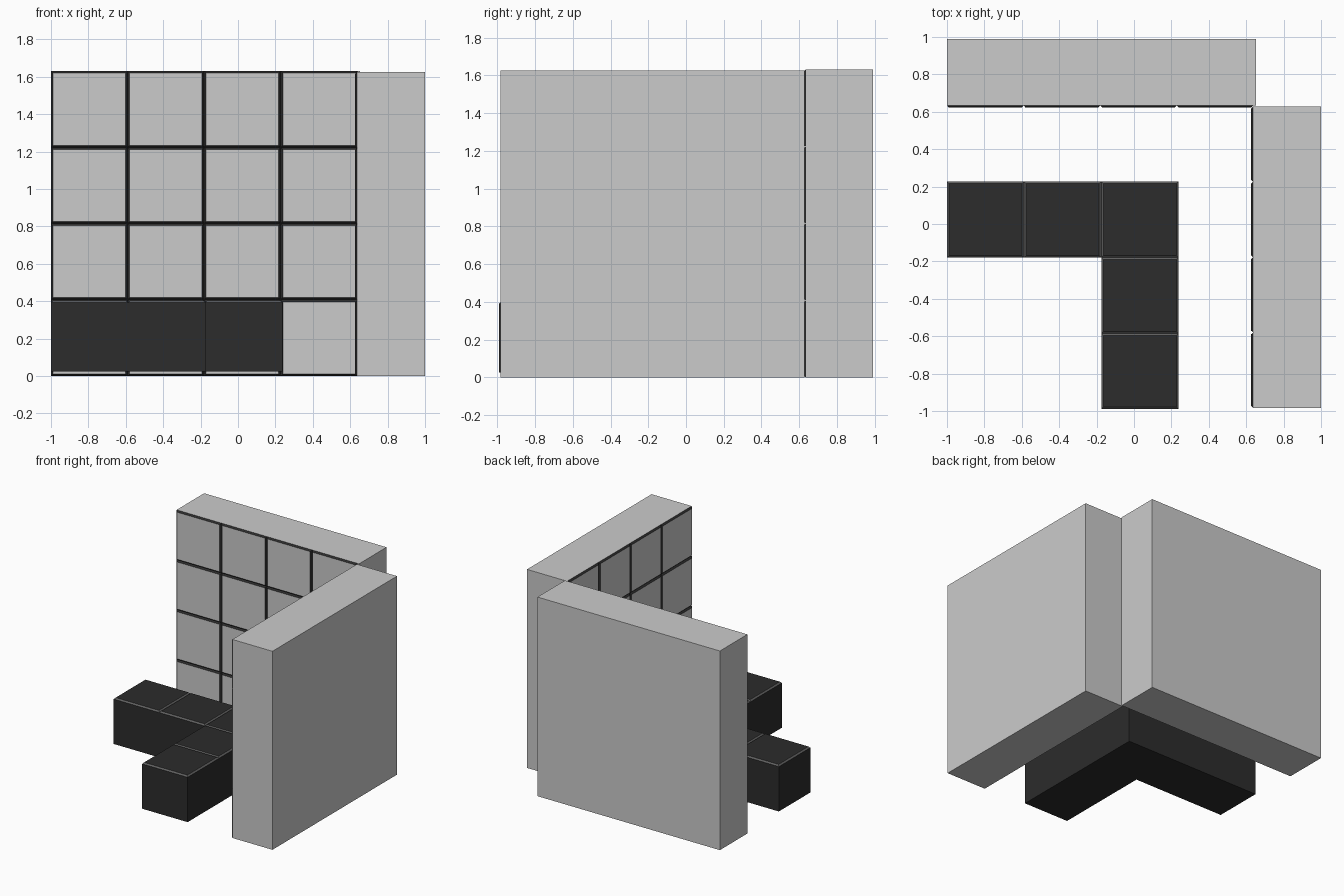
import bpy, bmesh
from mathutils import Vector

if "Cube" in bpy.data.objects:
    bpy.data.objects.remove(bpy.data.objects["Cube"])


def material(name, v):
    m = bpy.data.materials.new(name)
    m.diffuse_color = (v, v, v, 1)
    m.use_nodes = True
    m.node_tree.nodes["Principled BSDF"].inputs["Base Color"].default_value = m.diffuse_color
    return m


GREY = material("light_grey", 0.8)
DARK = material("near_black", 0.025)
TRIM = material("trim_grey", 0.12)
P = 0.4075   # cell pitch
C = 0.011    # chamfer width


def finish(bm, name, mats):
    bmesh.ops.remove_doubles(bm, verts=bm.verts, dist=0.0001)
    bmesh.ops.recalc_face_normals(bm, faces=bm.faces)
    me = bpy.data.meshes.new(name)
    bm.to_mesh(me)
    bm.free()
    ob = bpy.data.objects.new(name, me)
    for m in mats:
        me.materials.append(m)
    bpy.context.collection.objects.link(ob)
    return ob


def box(name, lo, hi):
    bm = bmesh.new()
    lo, hi = Vector(lo), Vector(hi)
    bmesh.ops.create_cube(bm, size=1)
    for v in bm.verts:
        v.co = (lo + hi) / 2 + v.co * (hi - lo)
    return finish(bm, name, [GREY])


def cell(bm, origin, u, v, n, depth, w=P, h=P):
    """Raised tile: face in slot 0, sloping edges in slot 1."""
    o, u, v, n = map(Vector, (origin, u, v, n))

    def ring(i, d):
        return [bm.verts.new(o + u * a + v * b + n * d)
                for a, b in ((i, i), (w - i, i), (w - i, h - i), (i, h - i))]
    a, b = ring(0, 0), ring(C, depth)
    bm.faces.new(b)
    for i in range(4):
        j = (i + 1) % 4
        bm.faces.new((a[i], a[j], b[j], b[i])).material_index = 1


def tile_grid(name, origin, u, v, n, w, h):
    bm = bmesh.new()
    for i in range(4):
        for j in range(4):
            cell(bm, Vector(origin) + Vector(u) * w * i + Vector(v) * h * j,
                 u, v, n, 0.012, w, h)
    return finish(bm, name, [GREY, DARK])


# Two thick walls
box("back_wall", (-1, 0.634, 0), (0.652, 0.99, 1.63))
box("side_wall", (0.637, -0.983, 0), (1, 0.628, 1.625))

# Tiled inner faces of the walls
tile_grid("back_wall_tiles", (-1, 0.634, 0), (1, 0, 0), (0, 0, 1), (0, -1, 0),
          0.4095, P)
tile_grid("side_wall_tiles", (0.637, 0.628, 0), (0, -1, 0), (0, 0, 1), (-1, 0, 0),
          0.4027, 0.4062)

# L-shaped block: plain prism body with one chamfered top per cell
X = [-1, -0.588, -0.175, 0.237]
Y = [-0.99, -0.585, -0.18, 0.227]
Z0, Z1 = 0.025, 0.392
bm = bmesh.new()
outline = [(X[0], Y[2]), (X[1], Y[2]), (X[2], Y[2]), (X[2], Y[1]), (X[2], Y[0]),
           (X[3], Y[0]), (X[3], Y[1]), (X[3], Y[2]), (X[3], Y[3]), (X[2], Y[3]),
           (X[1], Y[3]), (X[0], Y[3])]
low = [bm.verts.new((x, y, Z0)) for x, y in outline]
top = [bm.verts.new((x, y, Z1)) for x, y in outline]
bm.faces.new(low[::-1])
for i in range(len(low)):
    j = (i + 1) % len(low)
    bm.faces.new((low[i], low[j], top[j], top[i]))
for i, j in ((0, 2), (1, 2), (2, 2), (2, 1), (2, 0)):
    cell(bm, (X[i], Y[j], Z1), (1, 0, 0), (0, 1, 0), (0, 0, 1), 0.011,
         X[i + 1] - X[i], Y[j + 1] - Y[j])
finish(bm, "corner_block", [DARK, TRIM])
